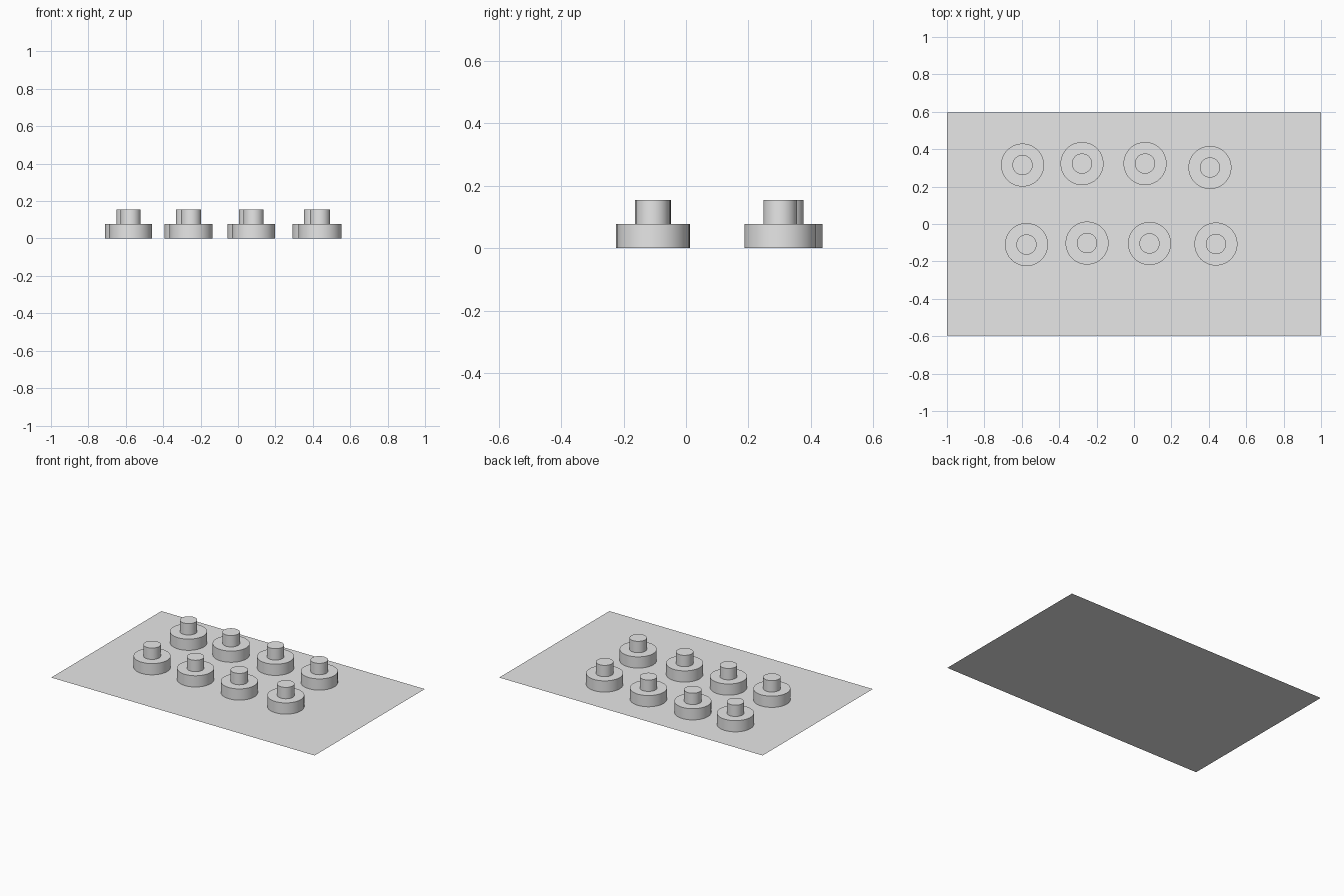
import bpy
import bmesh
import math
from mathutils import Matrix

old = bpy.data.objects.get("Cube")
if old:
    bpy.data.objects.remove(old, do_unlink=True)

SEGMENTS = 64
BASE_RADIUS, BASE_TOP = 0.115, 0.077
PEG_RADIUS, PEG_TOP = 0.054, 0.155

# Single grey finish
GREY = (0.8, 0.8, 0.8, 1.0)
grey = bpy.data.materials.new("light grey")
grey.use_nodes = True
grey.diffuse_color = GREY
grey.node_tree.nodes["Principled BSDF"].inputs["Base Color"].default_value = GREY


def add_object(name, bm, location=(0, 0, 0)):
    mesh = bpy.data.meshes.new(name)
    bm.to_mesh(mesh)
    bm.free()
    mesh.materials.append(grey)
    obj = bpy.data.objects.new(name, mesh)
    obj.location = location
    bpy.context.collection.objects.link(obj)
    return obj


def add_cylinder(name, x, y, radius, bottom, top):
    """Smooth capped cylinder, open where it sits on the part below."""
    bm = bmesh.new()
    bmesh.ops.create_cone(bm, cap_ends=True, segments=SEGMENTS,
                          radius1=radius, radius2=radius, depth=top - bottom,
                          matrix=Matrix.Translation((0, 0, (top - bottom) / 2)))
    hidden = [f for f in bm.faces if f.normal.z < -0.5]
    bmesh.ops.delete(bm, geom=hidden, context='FACES_ONLY')
    obj = add_object(name, bm, (x, y, bottom))
    bpy.ops.object.select_all(action='DESELECT')
    obj.select_set(True)
    bpy.context.view_layer.objects.active = obj
    bpy.ops.object.shade_smooth_by_angle(angle=math.radians(30))
    return obj


# Thin ground sheet
bm = bmesh.new()
bmesh.ops.create_grid(bm, x_segments=1, y_segments=1, size=1,
                      matrix=Matrix.Diagonal((1, 0.597, 1, 1)))
add_object("ground_sheet", bm)

# Two slightly uneven rows of stepped round pieces
rows = {
    "back": [(-0.596, 0.315), (-0.278, 0.323), (0.059, 0.323), (0.406, 0.302)],
    "front": [(-0.575, -0.11), (-0.251, -0.102), (0.083, -0.104), (0.438, -0.107)],
}
for row, centres in rows.items():
    for i, (x, y) in enumerate(centres, 1):
        add_cylinder(f"{row}_base_{i}", x, y, BASE_RADIUS, 0, BASE_TOP)
        add_cylinder(f"{row}_peg_{i}", x, y, PEG_RADIUS, BASE_TOP, PEG_TOP)
